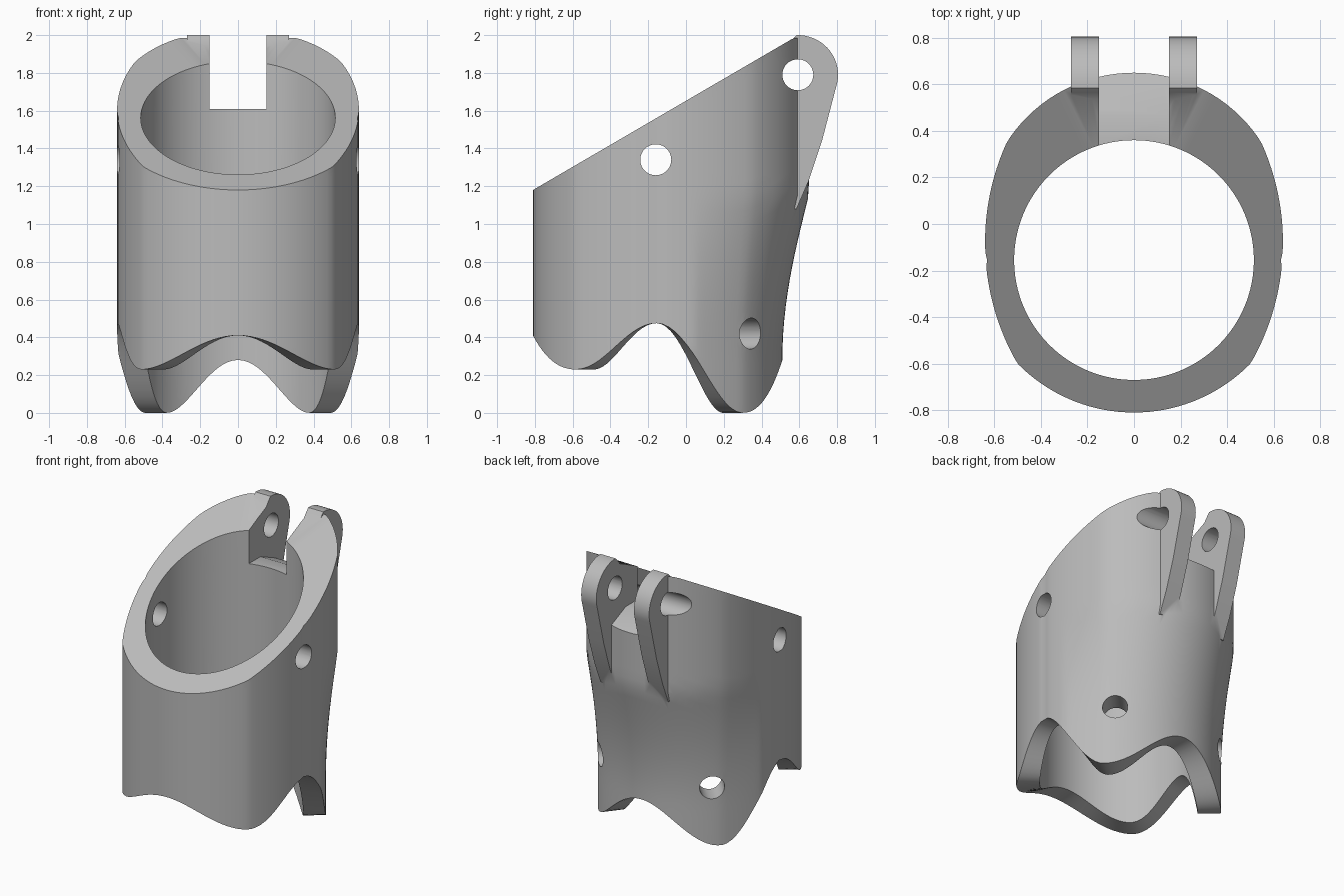
import bpy, bmesh
from math import sin, cos, pi, sqrt, radians, degrees
from mathutils import Vector, Matrix

cube = bpy.data.objects.get("Cube")
if cube:
    bpy.data.objects.remove(cube)

STEPS, LEVELS = 128, 24
BORE_Y, BORE_R = -0.155, 0.515

grey = bpy.data.materials.new("light_grey")
grey.use_nodes = True
colour = (0.5, 0.5, 0.5, 1)
grey.diffuse_color = colour
grey.node_tree.nodes["Principled BSDF"].inputs["Base Color"].default_value = colour


def make_object(name, bm):
    bmesh.ops.recalc_face_normals(bm, faces=bm.faces)
    mesh = bpy.data.meshes.new(name)
    bm.to_mesh(mesh)
    bm.free()
    mesh.materials.append(grey)
    ob = bpy.data.objects.new(name, mesh)
    bpy.context.collection.objects.link(ob)
    return ob


def ray_to_disc(direction, cx, cy, radius):
    """Distance from the bore centre to a disc edge, along a direction."""
    o = Vector((-cx, BORE_Y - cy))
    b = o.dot(direction)
    return -b + sqrt(b * b - o.length_squared + radius * radius)


def outer_radius(a):
    """Three blended arcs: front, flatter sides, back."""
    d = Vector((abs(cos(a)), sin(a)))
    side = ray_to_disc(d, -0.4, -0.08, 1.04)
    if d.y < 0:
        return min(side, ray_to_disc(d, 0, -0.11, 0.70))
    return min(side, ray_to_disc(d, 0, 0, 0.65))


def waist(a, z):
    """How far the lower back is drawn in."""
    u = min(max((1.15 - z) / 0.87, 0), 1)
    w = min(max((sin(a) - 0.3) / 0.7, 0), 1)
    return 0.14 * sin(u * pi / 2) * w


def bottom_z(a):
    """Wavy lower rim, by angle away from the front."""
    t = abs((degrees(a) + 90 + 180) % 360 - 180)
    keys = [(0, 0.41), (50, 0.23), (90, 0.475), (133, 0), (180, 0.28)]
    for (t0, z0), (t1, z1) in zip(keys, keys[1:]):
        if t <= t1 + 0.001:
            return z0 + (z1 - z0) * (1 - cos(pi * (t - t0) / (t1 - t0))) / 2


def top_z(y):
    return min(1.18 + 0.583 * (y + 0.81), 1.985)


# Tube wall: one closed loop of points per angle, bridged around
def column(bm, a):
    pts = []
    low = bottom_z(a)
    r = outer_radius(a)
    high = top_z(BORE_Y + r * sin(a))
    for k in range(LEVELS + 1):
        z = low + (high - low) * k / LEVELS
        pts.append((r - waist(a, z), z))
    inner_top = top_z(BORE_Y + BORE_R * sin(a))
    pts += [(BORE_R, inner_top), (BORE_R, low)]
    return [bm.verts.new((p * cos(a), BORE_Y + p * sin(a), z)) for p, z in pts]


bm = bmesh.new()
columns = [column(bm, 2 * pi * i / STEPS) for i in range(STEPS)]
for i, c in enumerate(columns):
    n = columns[(i + 1) % STEPS]
    for k in range(len(c)):
        j = (k + 1) % len(c)
        bm.faces.new((c[k], n[k], n[j], c[j]))
body = make_object("slanted_sleeve", bm)


def plate(name, profile, x0, x1):
    """Side profile in y and z, extruded across x."""
    bm = bmesh.new()
    face = bm.faces.new([bm.verts.new((x0, y, z)) for y, z in profile])
    out = bmesh.ops.extrude_face_region(bm, geom=[face])["geom"]
    moved = [v for v in out if isinstance(v, bmesh.types.BMVert)]
    bmesh.ops.translate(bm, verts=moved, vec=(x1 - x0, 0, 0))
    return make_object(name, bm)


def rod(name, start, direction, length, radius):
    bm = bmesh.new()
    direction = Vector(direction).normalized()
    turn = direction.to_track_quat('Z', 'Y').to_matrix().to_4x4()
    centre = Vector(start) + direction * length / 2
    bmesh.ops.create_cone(bm, cap_ends=True, segments=40, radius1=radius,
                          radius2=radius, depth=length,
                          matrix=Matrix.Translation(centre) @ turn)
    return make_object(name, bm)


def combine(tool, operation):
    mod = body.modifiers.new(tool.name, 'BOOLEAN')
    mod.operation, mod.solver, mod.object = operation, 'EXACT', tool
    tool.hide_render = True
    bpy.context.view_layer.objects.active = body
    bpy.ops.object.modifier_apply(modifier=mod.name)
    bpy.data.objects.remove(tool)


# Slot between the hinge lugs
slot = [(0.2, 1.61), (0.47, 1.61), (0.7, 1.51), (0.9, 1.51), (0.9, 2.2), (0.2, 2.2)]
combine(plate("slot_cutter", slot, -0.15, 0.15), 'DIFFERENCE')

# Hinge lugs with rounded tops, tapering into the back wall
HINGE_Y, HINGE_Z = 0.592, 1.79
lug = [(0.5, 1.08), (0.5, 1.9), (0.565, 1.98)]
for i in range(19):
    a = radians(92 - 110 * i / 18)
    lug.append((HINGE_Y + 0.213 * cos(a), HINGE_Z + 0.21 * sin(a)))
lug += [(0.72, 1.44), (0.65, 1.23), (0.585, 1.08)]
for side, x in (("left", 0.15), ("right", -0.27)):
    combine(plate(side + "_hinge_lug", lug, x, x + 0.12), 'UNION')

# Cross holes: hinge pin and side pin
for name, y, z in (("hinge", HINGE_Y, HINGE_Z), ("side", -0.16, 1.34)):
    combine(rod(name + "_hole_cutter", (-1, y, z), (1, 0, 0), 2, 0.082), 'DIFFERENCE')

# Lower back holes, radial
for s in (-1, 1):
    a = radians(48)
    combine(rod("back_hole_cutter", (0, BORE_Y, 0.42), (s * cos(a), sin(a), 0), 1.2, 0.082),
            'DIFFERENCE')

bpy.ops.object.select_all(action='DESELECT')
body.select_set(True)
bpy.context.view_layer.objects.active = body
bpy.ops.object.shade_smooth_by_angle(angle=radians(30))
